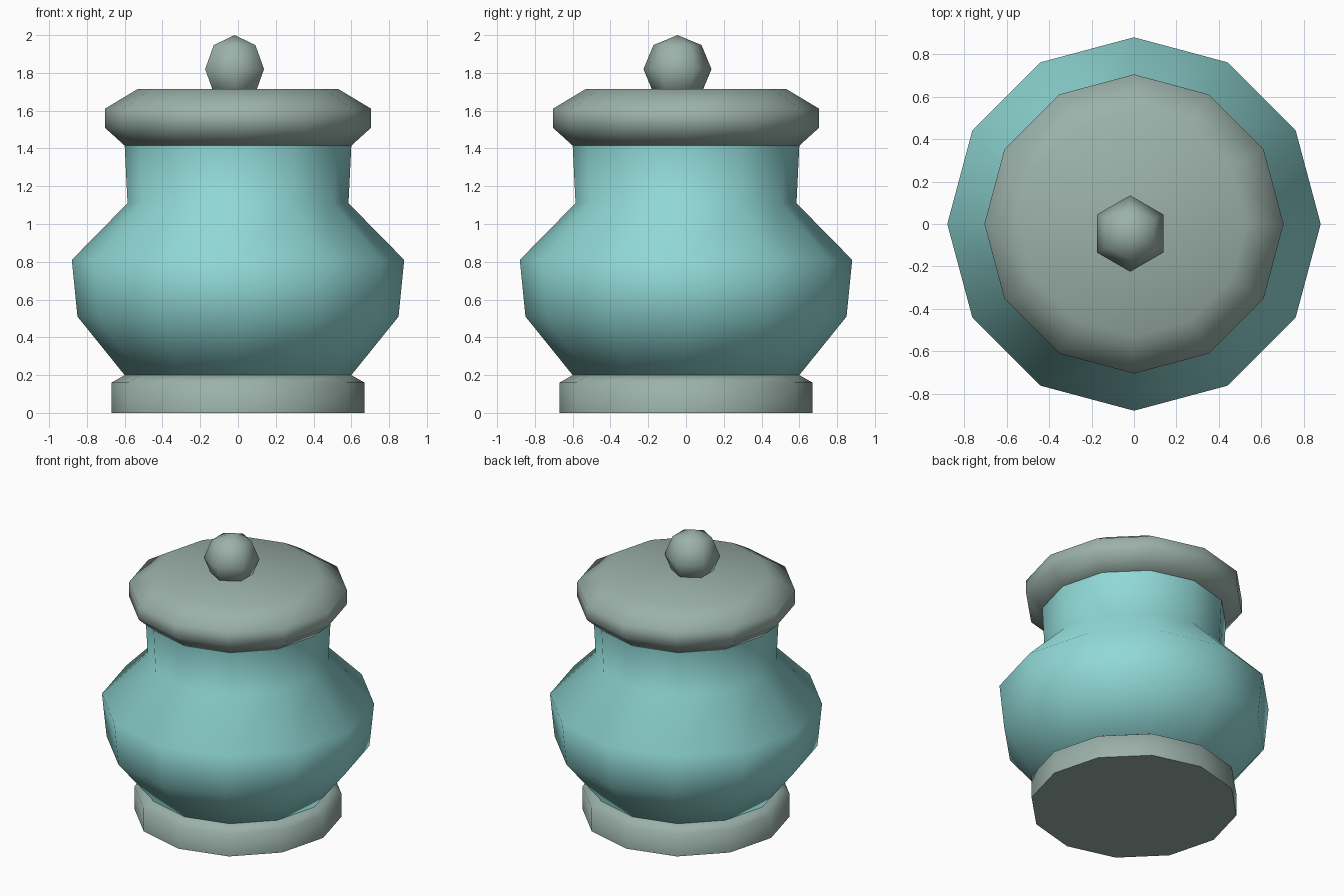
import bpy, bmesh, math

if "Cube" in bpy.data.objects:
    bpy.data.objects.remove(bpy.data.objects["Cube"])


def material(name, rgb):
    m = bpy.data.materials.new(name)
    m.diffuse_color = (*rgb, 1)
    m.use_nodes = True
    m.node_tree.nodes["Principled BSDF"].inputs["Base Color"].default_value = m.diffuse_color
    return m


teal = material("teal_glaze", (0.28, 0.69, 0.67))
grey = material("grey_green", (0.33, 0.44, 0.40))


def finish(name, bm, mat, angle=None):
    bmesh.ops.recalc_face_normals(bm, faces=bm.faces)
    for f in bm.faces:
        f.smooth = True
    if angle is not None:
        for e in bm.edges:
            e.smooth = e.calc_face_angle(0) < math.radians(angle)
    me = bpy.data.meshes.new(name)
    bm.to_mesh(me)
    bm.free()
    me.materials.append(mat)
    ob = bpy.data.objects.new(name, me)
    bpy.context.collection.objects.link(ob)
    return ob


def lathe(name, profile, mat, sides=12, angle=None):
    """Closed turned part from (radius, height) pairs."""
    bm = bmesh.new()
    rings = [[bm.verts.new((r * math.cos(2 * math.pi * i / sides),
                            r * math.sin(2 * math.pi * i / sides), z))
              for i in range(sides)] for r, z in profile]
    for a, b in zip(rings, rings[1:]):
        for i in range(sides):
            j = (i + 1) % sides
            bm.faces.new((a[i], a[j], b[j], b[i]))
    bm.faces.new(rings[0][::-1])
    bm.faces.new(rings[-1])
    return finish(name, bm, mat, angle)


# foot ring, pot and lid
lathe("foot", [(0.67, 0), (0.67, 0.16), (0.60, 0.20)], grey, angle=70)
lathe("pot_body", [(0.60, 0.20), (0.85, 0.51), (0.88, 0.81),
                   (0.585, 1.11), (0.60, 1.415)], teal, angle=80)
lathe("lid", [(0.60, 1.415), (0.705, 1.51), (0.705, 1.61), (0.53, 1.715)],
      grey, angle=80)

# slightly off-centre knob
bm = bmesh.new()
bmesh.ops.create_uvsphere(bm, u_segments=6, v_segments=4, radius=0.18)
knob = finish("lid_knob", bm, grey)
knob.location = (-0.018, -0.045, 1.82)
